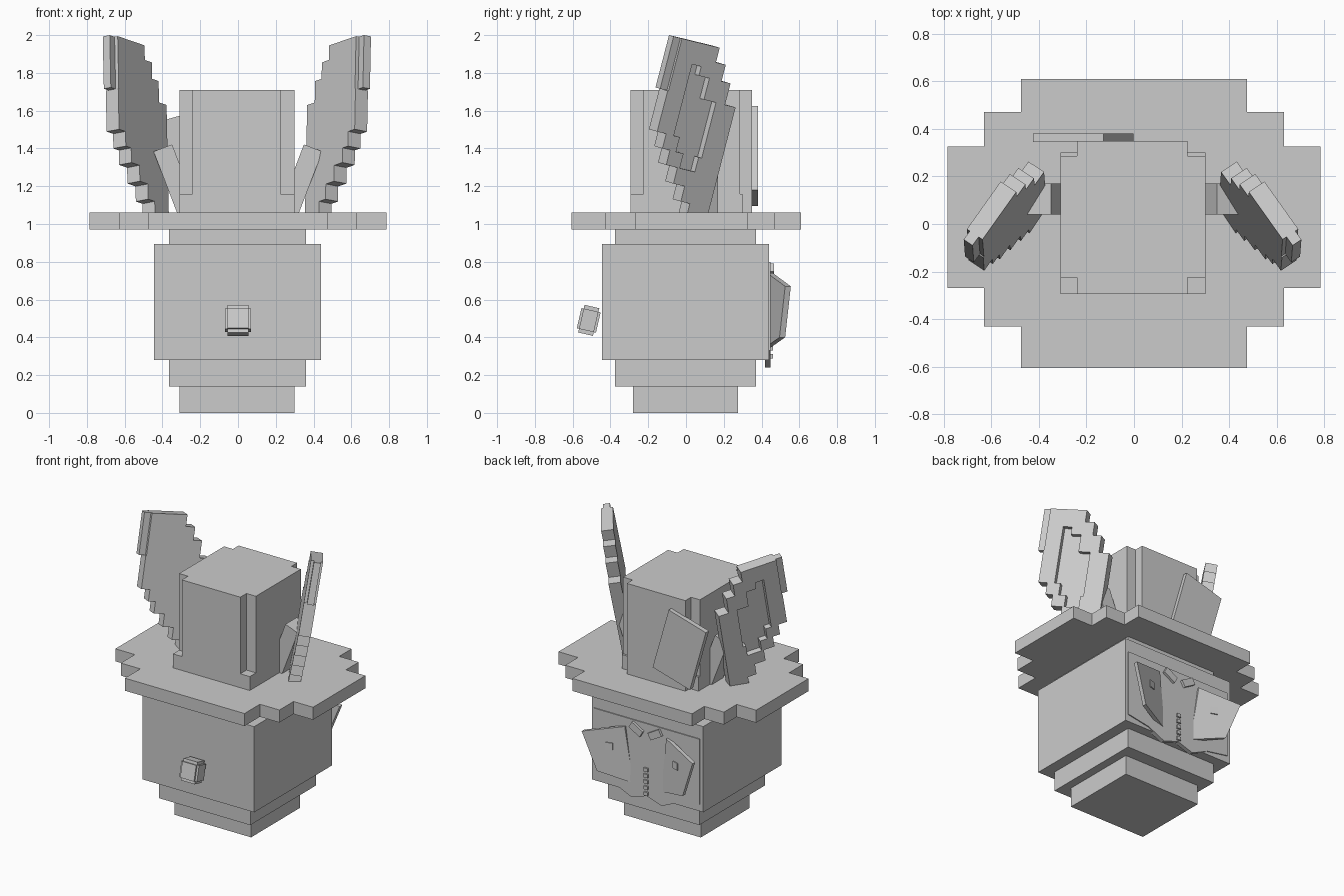
import bpy, bmesh, math
from mathutils import Vector, Matrix

cube = bpy.data.objects.get("Cube")
if cube:
    bpy.data.objects.remove(cube, do_unlink=True)

grey = bpy.data.materials.new("plain grey")
grey.use_nodes = True
grey.diffuse_color = (0.6, 0.6, 0.6, 1)
grey.node_tree.nodes["Principled BSDF"].inputs["Base Color"].default_value = (0.6, 0.6, 0.6, 1)


def finish(name, bm):
    bmesh.ops.recalc_face_normals(bm, faces=bm.faces)
    mesh = bpy.data.meshes.new(name)
    bm.to_mesh(mesh)
    bm.free()
    mesh.materials.append(grey)
    obj = bpy.data.objects.new(name, mesh)
    bpy.context.collection.objects.link(obj)
    return obj


def add_box(bm, lo, hi, frame=Matrix()):
    """Box between two corners, placed by a frame."""
    lo, hi = Vector(lo), Vector(hi)
    size = Matrix.Diagonal((*(hi - lo), 1))
    bmesh.ops.create_cube(bm, size=1, matrix=frame @ Matrix.Translation((lo + hi) / 2) @ size)


def boxes(name, corners, frame=Matrix()):
    bm = bmesh.new()
    for lo, hi in corners:
        add_box(bm, lo, hi, frame)
    return finish(name, bm)


def centred(name, size, loc, axis="Y", degrees=0):
    half = Vector(size) / 2
    frame = Matrix.Translation(loc) @ Matrix.Rotation(math.radians(degrees), 4, axis)
    return boxes(name, [(-half, half)], frame)


def prism(name, points, offset):
    """Flat outline given thickness along an offset."""
    bm = bmesh.new()
    face = bm.faces.new([bm.verts.new(p) for p in points])
    new = bmesh.ops.extrude_face_region(bm, geom=[face], use_keep_orig=True)
    moved = [v for v in new["geom"] if isinstance(v, bmesh.types.BMVert)]
    bmesh.ops.translate(bm, verts=moved, vec=offset)
    return finish(name, bm)


# Stacked head
boxes("neck", [((-.31, -.28, 0), (.30, .275, .14))])
boxes("jaw", [((-.365, -.375, .14), (.36, .37, .28))])
boxes("head", [((-.445, -.445, .28), (.44, .44, .895))])
boxes("hat_band", [((-.365, -.375, .89), (.36, .37, .97))])

# Stepped hat
brim = [(.785, -.27, .325), (.63, -.43, .47), (.475, -.605, .61)]
boxes("hat_brim", [((-x, y0, .97), (x, y1, 1.06)) for x, y0, y1 in brim])
boxes("hat_crown", [
    ((-.31, -.225, 1.06), (.30, .285, 1.71)),
    ((-.24, -.295, 1.06), (.225, .35, 1.71)),
    ((-.31, -.295, 1.06), (.30, .30, 1.16)),
])
centred("hat_card", (.307, .035, .463), (-.2125, .3625, 1.36), "Y", -16)

# Nose block with stepped edges
tilt = Matrix.Translation((0, -.515, .49)) @ Matrix.Rotation(math.radians(-13), 4, "X")
nose = [(.07, .04, .055), (.055, .04, .075), (.055, .052, .055)]
boxes("nose", [([-c for c in h], h) for h in nose], tilt)

# Ear rows: top, bottom, front, back, recess front, recess back
rows = [
    (0, .08, .045, .295, 0, 0),
    (.08, .12, .045, .36, 0, 0),
    (.12, .17, .045, .36, .15, .21),
    (.17, .287, .045, .42, .15, .28),
    (.287, .51, .04, .49, .15, .36),
    (.51, .59, .1, .49, .19, .36),
    (.59, .67, .15, .49, .24, .34),
    (.67, .757, .225, .49, 0, 0),
    (.757, .84, .30, .49, 0, 0),
    (.84, .90, .36, .49, 0, 0),
]
up = Vector((.02, .25, .968)).normalized()
across = Vector((-.57, .8, -.2))
across = (across - up * across.dot(up)).normalized()
inward = up.cross(across)
ear_frame = Matrix((across, up, inward)).transposed().to_4x4()
ear_frame.translation = (.667, -.09, 2.0)
parts = [((0, -.286, -.045), (.06, 0, 0))]
for top, bottom, front, back, r0, r1 in rows:
    parts.append(((front, -bottom, -.02), (back, -top, .02)))
    spans = [(front, r0), (r1, back)] if r1 else [(front, back)]
    parts += [((a, -bottom, -.06), (b, -top, -.02)) for a, b in spans]

flap = [Vector(p) for p in
        [(.44, .555, .67), (.165, .46, .74), (.11, .44, .34), (.34, .525, .40)]]

for side, s in (("left", 1), ("right", -1)):
    flip = Matrix.Translation((-.006, 0, 0)) @ Matrix.Diagonal((s, 1, 1, 1)) @ Matrix.Translation((.006, 0, 0))
    boxes(side + "_ear", parts, flip @ ear_frame)
    centred(side + "_ear_root", (.105, .13, .38), (s * .33, .105, 1.225), "Y", s * 21)
    # Open lapels with a small badge
    pts = [Vector((s * p.x, p.y, p.z)) for p in flap]
    prism(side + "_lapel", pts, (0, -.03, 0))
    normal = (pts[1] - pts[0]).cross(pts[3] - pts[0]).normalized()
    normal *= 1 if normal.y > 0 else -1
    badge = Matrix.Translation((pts[0] + pts[1] + pts[2] + pts[3]) / 4 + Vector((0, 0, .05)))
    badge = badge @ normal.to_track_quat("Z", "Y").to_matrix().to_4x4()
    boxes(side + "_badge", [((-.025, -.025, -.012), (.025, .025, .006))], badge)
    centred(side + "_collar", (.1, .03, .05), (s * .075, .45, .745), "Y", -s * 30)

# Shirt panel with wavy hem, and buttons
half = [(.42, .80), (.42, .33), (.25, .30), (.12, .24)]
outline = half + [(0, .28)] + [(-x, z) for x, z in reversed(half)]
prism("shirt_panel", [(x, .447, z) for x, z in outline], (0, -.03, 0))
for i in range(5):
    centred("button", (.03, .02, .025), (0, .45, .30 + i * .043))
